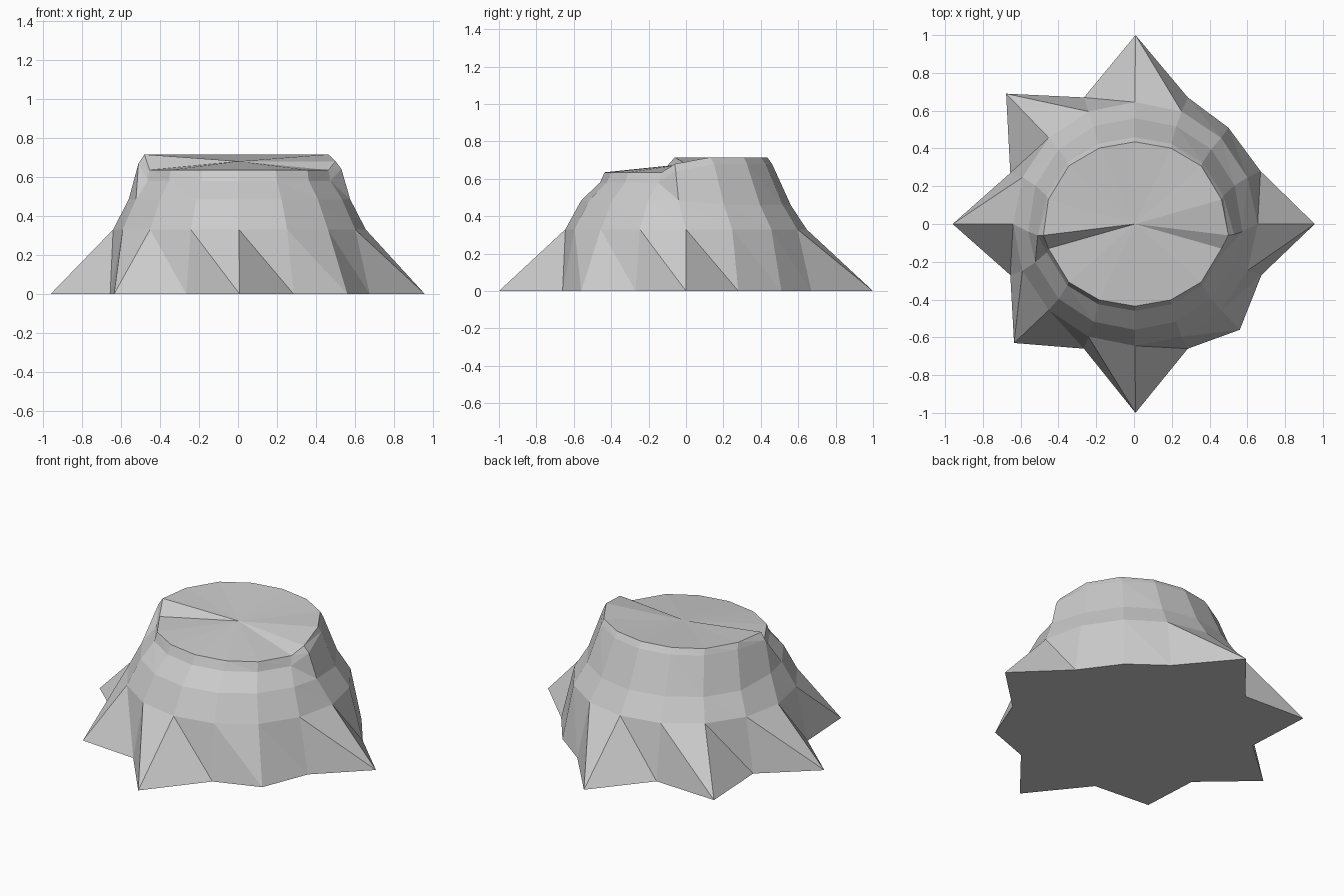
import bpy, bmesh
from math import sin, cos, pi

if "Cube" in bpy.data.objects:
    bpy.data.objects.remove(bpy.data.objects["Cube"])

N = 16  # sides, counter-clockwise from +x


def ring(r, z_front, z_back, right, left, wide=1.0, near=1.0):
    """Bark ring: front half may be lower, right and left corners are given.
    wide stretches x, near pulls the corners' neighbours towards the step."""
    pts = []
    for i in range(N):
        a = 2 * pi * i / N
        if i == 0:
            pts.append(right)
        elif i == N // 2:
            pts.append(left)
        else:
            k = near if i in (1, 7, 9, 15) else 1.0
            pts.append((r * cos(a) * wide + 0.005, r * sin(a) * k,
                        z_front if i > N // 2 else z_back))
    return pts


# root outline on the ground
roots = [(0.957, 0), (0.67, 0.28), (0.50, 0.51), (0.285, 0.67),
         (0.008, 1), (-0.265, 0.67), (-0.677, 0.69), (-0.655, 0.27),
         (-0.96, 0), (-0.655, -0.27), (-0.635, -0.63), (-0.265, -0.66),
         (0.008, -1), (0.285, -0.66), (0.56, -0.56), (0.675, -0.27)]

levels = [
    [(x, y, 0) for x, y in roots],
    ring(0.645, 0.33, 0.33, (0.655, 0, 0.33), (-0.64, 0, 0.33)),
    ring(0.56, 0.485, 0.46, (0.575, -0.04, 0.485), (-0.56, -0.04, 0.485), 1.02, 0.95),
    ring(0.46, 0.58, 0.68, (0.53, -0.055, 0.64), (-0.51, -0.06, 0.67), 1.1, 0.85),
    ring(0.435, 0.635, 0.715, (0.50, -0.06, 0.68), (-0.48, -0.06, 0.715), 1.14, 0.78),
]

bm = bmesh.new()
loops = [[bm.verts.new(p) for p in lv] for lv in levels]

# bark, each quad split from its lower right to its upper left corner
for lo, hi in zip(loops, loops[1:]):
    for i in range(N):
        j = (i + 1) % N
        bm.faces.new((hi[i], lo[i], lo[j]))
        bm.faces.new((hi[i], lo[j], hi[j]))

# stepped cut top, fanned from the middle
mid = bm.verts.new((0.005, 0, 0.68))
top = loops[-1]
for i in range(N):
    bm.faces.new((top[i], top[(i + 1) % N], mid))

# flat underside
bm.faces.new(loops[0][::-1])
bmesh.ops.recalc_face_normals(bm, faces=bm.faces[:])

# merge the triangles that are nearly flat back into quads
bmesh.ops.dissolve_limit(bm, angle_limit=0.02, verts=[], edges=[
    e for e in bm.edges if mid not in e.verts])

mesh = bpy.data.meshes.new("tree_stump")
bm.to_mesh(mesh)
bm.free()
stump = bpy.data.objects.new("tree_stump", mesh)
bpy.context.collection.objects.link(stump)
